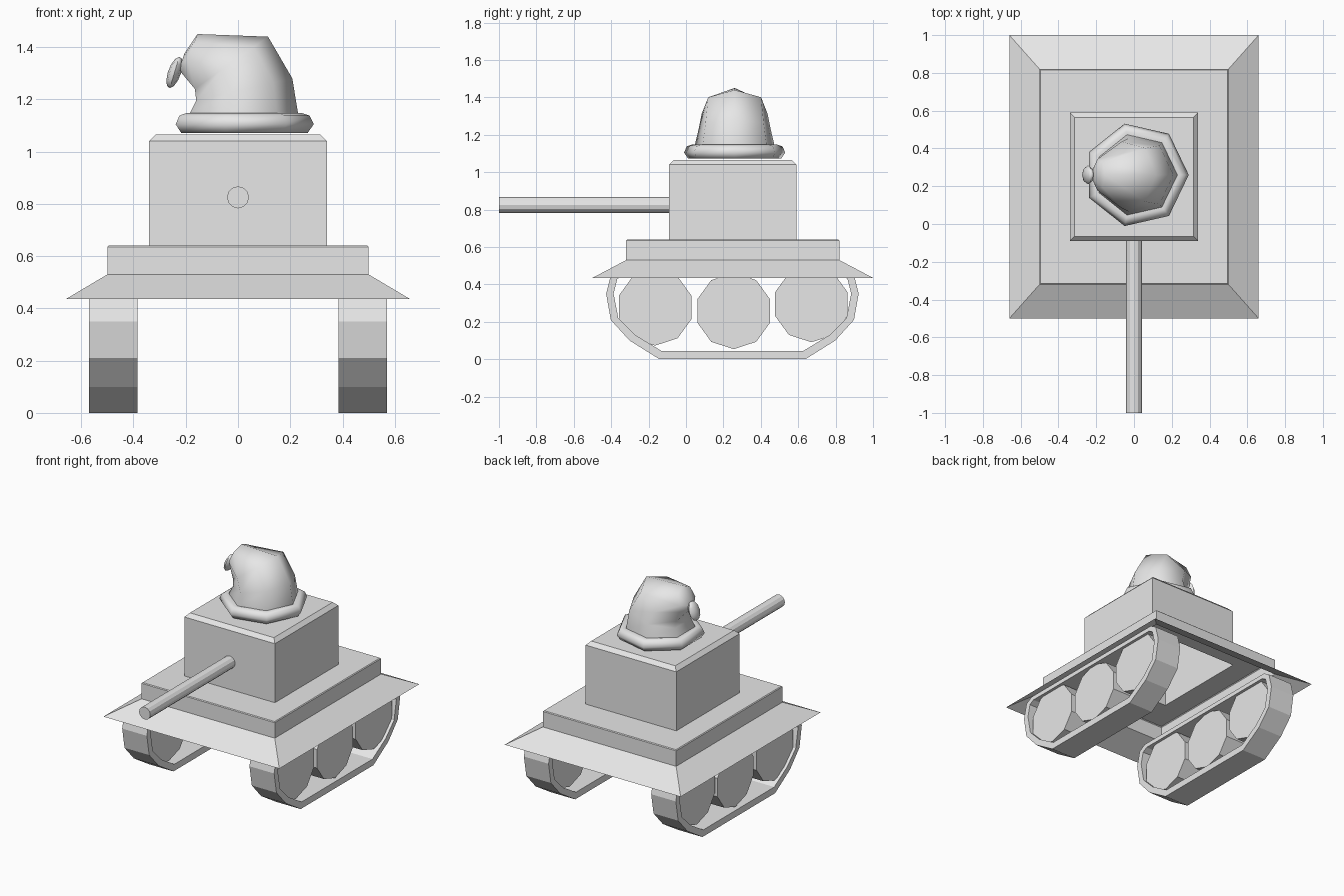
import bpy, bmesh
from math import sin, cos, pi
from mathutils import Vector

cube = bpy.data.objects.get("Cube")
if cube:
    bpy.data.objects.remove(cube, do_unlink=True)

grey = bpy.data.materials.new("light grey")
grey.use_nodes = True
COLOUR = (0.8, 0.8, 0.8, 1)
grey.diffuse_color = COLOUR
grey.node_tree.nodes["Principled BSDF"].inputs["Base Color"].default_value = COLOUR


def finish(name, bm, smooth=None):
    bmesh.ops.recalc_face_normals(bm, faces=bm.faces)
    mesh = bpy.data.meshes.new(name)
    bm.to_mesh(mesh)
    bm.free()
    mesh.materials.append(grey)
    obj = bpy.data.objects.new(name, mesh)
    bpy.context.collection.objects.link(obj)
    if smooth:
        bpy.ops.object.select_all(action='DESELECT')
        obj.select_set(True)
        bpy.context.view_layer.objects.active = obj
        bpy.ops.object.shade_smooth_by_angle(angle=smooth)
    return obj


def loft(name, rings, cap_start=False, cap_end=False, loop=False, smooth=None):
    """Skin a list of equal-length point rings."""
    bm = bmesh.new()
    vs = [[bm.verts.new(p) for p in ring] for ring in rings]
    pairs = list(zip(vs, vs[1:])) + ([(vs[-1], vs[0])] if loop else [])
    for a, b in pairs:
        for i in range(len(a)):
            j = (i + 1) % len(a)
            bm.faces.new((a[i], a[j], b[j], b[i]))
    if cap_start:
        bm.faces.new(vs[0])
    if cap_end:
        bm.faces.new(vs[-1])
    return finish(name, bm, smooth)


def rect(hx, hy, z, cy=0.25):
    return [(-hx, cy - hy, z), (hx, cy - hy, z), (hx, cy + hy, z), (-hx, cy + hy, z)]


def polygon(n, radius, cy, cz, x, start):
    return [(x, cy + radius * cos(start + 2 * pi * i / n),
             cz + radius * sin(start + 2 * pi * i / n)) for i in range(n)]


# Hull and turret: one stepped shell, open underneath
loft("hull_and_turret", [
    rect(0.66, 0.75, 0.435), rect(0.5, 0.57, 0.53), rect(0.5, 0.57, 0.635),
    rect(0.495, 0.565, 0.64), rect(0.34, 0.34, 0.64), rect(0.34, 0.34, 1.04),
    rect(0.315, 0.315, 1.065)], cap_end=True)

# Gun barrel
bm = bmesh.new()
ends = [[bm.verts.new((0.042 * cos(a), y, 0.825 + 0.042 * sin(a)))
         for a in [2 * pi * i / 12 for i in range(12)]] for y in (-1.0, -0.085)]
for i in range(12):
    j = (i + 1) % 12
    bm.faces.new((ends[0][i], ends[0][j], ends[1][j], ends[1][i]))
bm.faces.new(ends[0])
finish("gun_barrel", bm)

# Tracks and wheels, one set per side
half_track = [(0.39, 0.0), (0.55, 0.10), (0.65, 0.21), (0.675, 0.35), (0.65, 0.45), (0.6, 0.48)]
half_inner = [(0.38, 0.045), (0.52, 0.13), (0.61, 0.22), (0.635, 0.35), (0.615, 0.43), (0.58, 0.45)]


def belt(half, x):
    return ([(x, 0.248 + y, z) for y, z in half]
            + [(x, 0.248 - y, z) for y, z in reversed(half)])


for side, s in (("left", 1), ("right", -1)):
    a, b = 0.385 * s, 0.57 * s
    loft(side + "_track", [belt(half_track, a), belt(half_track, b),
                           belt(half_inner, b), belt(half_inner, a)], loop=True)
    for place, y, z in (("front", -0.165, 0.277), ("middle", 0.255, 0.258), ("rear", 0.67, 0.295)):
        loft(f"{side}_{place}_wheel",
             [polygon(10, 0.204, y, z, x * s, -pi / 2) for x in (0.405, 0.55)],
             cap_start=True, cap_end=True)


# Hat: seven-sided rings, each set by its right and left ends
def hat_ring(rx, rz, lx, lz):
    right, left = Vector((rx, 0.26, rz)), Vector((lx, 0.26, lz))
    radius = (right - left).length / (1 + cos(pi / 7))
    axis = (right - left).normalized()
    centre = right - axis * radius
    return [centre + axis * radius * cos(2 * pi * i / 7)
            + Vector((0, radius * sin(2 * pi * i / 7), 0)) for i in range(7)]


def flat_ring(radius, z):
    return hat_ring(0.012 + radius, z, 0.012 - radius * cos(pi / 7), z)


loft("hat_brim", [flat_ring(r, z) for r, z in (
    (0.20, 1.075), (0.255, 1.072), (0.278, 1.105), (0.262, 1.138), (0.235, 1.147), (0.20, 1.14))],
    loop=True, smooth=1.1)
loft("hat_cone", [hat_ring(*r) for r in (
    (0.23, 1.12, -0.185, 1.12), (0.23, 1.145, -0.185, 1.145), (0.208, 1.28, -0.16, 1.195),
    (0.115, 1.44, -0.165, 1.24), (-0.155, 1.45, -0.215, 1.30),
    (-0.205, 1.375, -0.225, 1.32))], cap_end=True, smooth=1.1)

# Bobble at the tip of the hat
bm = bmesh.new()
bmesh.ops.create_uvsphere(bm, u_segments=8, v_segments=6, radius=1)
bmesh.ops.scale(bm, vec=(0.026, 0.05, 0.06), verts=bm.verts)
for v in bm.verts:
    v.co.x += 0.3 * v.co.z
bmesh.ops.translate(bm, vec=(-0.243, 0.26, 1.303), verts=bm.verts)
finish("hat_bobble", bm, smooth=1.1)
